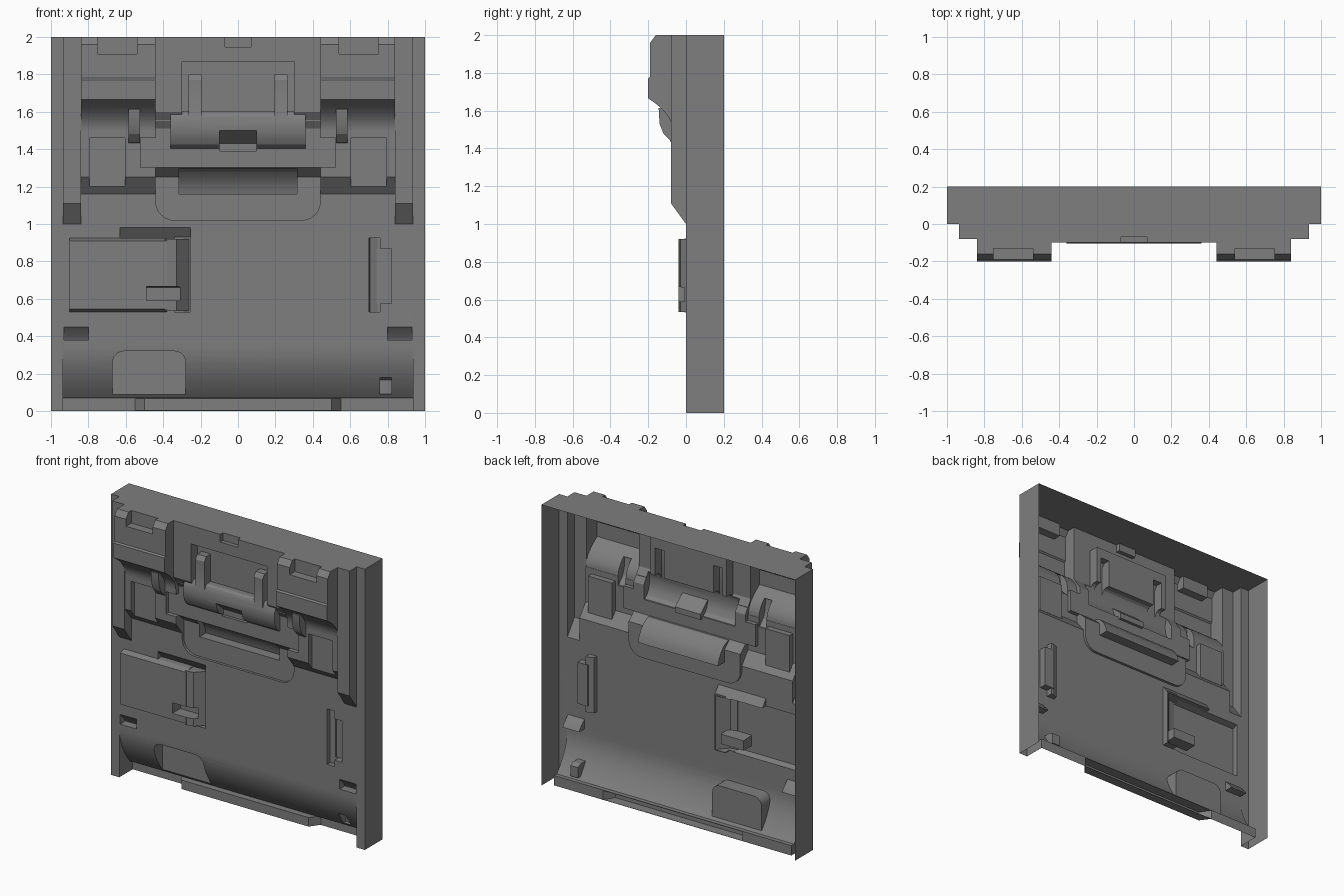
import bpy, bmesh, math
from mathutils import Vector

cube = bpy.data.objects.get("Cube")
if cube:
    bpy.data.objects.remove(cube)

grey = bpy.data.materials.new("mid grey")
grey.use_nodes = True
color = (0.21, 0.21, 0.21, 1)
grey.diffuse_color = color
grey.node_tree.nodes["Principled BSDF"].inputs["Base Color"].default_value = color


def extrude(name, points, offset):
    """Closed prism from a planar outline pushed along an offset."""
    bm = bmesh.new()
    face = bm.faces.new([bm.verts.new(p) for p in points])
    new = bmesh.ops.extrude_face_region(bm, geom=[face])["geom"]
    bmesh.ops.translate(bm, vec=offset, verts=[v for v in new if isinstance(v, bmesh.types.BMVert)])
    bmesh.ops.recalc_face_normals(bm, faces=bm.faces)
    mesh = bpy.data.meshes.new(name)
    bm.to_mesh(mesh)
    bm.free()
    obj = bpy.data.objects.new(name, mesh)
    bpy.context.collection.objects.link(obj)
    return obj


def prism(x0, x1, profile):
    """Side profile of (y, z) points, run along x."""
    return extrude("helper", [(x0, y, z) for y, z in profile], Vector((x1 - x0, 0, 0)))


def plate(y0, y1, outline):
    """Front outline of (x, z) points, run along y."""
    return extrude("helper", [(x, y0, z) for x, z in outline], Vector((0, y1 - y0, 0)))


def plan(z0, z1, outline):
    """Plan outline of (x, y) points, run along z."""
    return extrude("helper", [(x, y, z0) for x, y in outline], Vector((0, 0, z1 - z0)))


def box(x0, x1, y0, y1, z0, z1):
    return plate(y0, y1, [(x0, z0), (x1, z0), (x1, z1), (x0, z1)])


def rounded(x0, x1, z0, z1, r, top):
    """Rectangle with two rounded corners, at the top or at the bottom."""
    arc = [math.radians(a) for a in range(0, 91, 15)]
    pts = [(x1 - r + r * math.cos(a), z1 - r + r * math.sin(a)) for a in arc]
    pts += [(x0 + r - r * math.sin(a), z1 - r + r * math.cos(a)) for a in arc]
    pts += [(x0, z0), (x1, z0)]
    return pts if top else [(x, z0 + z1 - z) for x, z in pts]


shell = box(-1, 1, 0, 0.2, 0, 2)
shell.name = shell.data.name = "panel_shell"


def combine(helper, operation):
    mod = shell.modifiers.new("combine", 'BOOLEAN')
    mod.operation, mod.solver, mod.object = operation, 'EXACT', helper
    graph = bpy.context.evaluated_depsgraph_get()
    mesh = bpy.data.meshes.new_from_object(shell.evaluated_get(graph))
    shell.modifiers.clear()
    shell.data = mesh
    bpy.data.objects.remove(helper)


def add(helper):
    combine(helper, 'UNION')


def cut(helper):
    combine(helper, 'DIFFERENCE')


# Curved undercut along the bottom, between the side rails
curve = [(0.12 * (i / 10) ** 2, 0.35 - 0.028 * i) for i in range(11)]
cut(prism(-0.935, 0.935, [(-0.1, 0.35)] + curve + [(0.15, 0.07), (0.15, -0.1), (-0.1, -0.1)]))
# Bottom lip
add(plan(0.002, 0.066, [(-0.55, 0.15), (-0.55, 0.17), (0.55, 0.17), (0.55, 0.15), (0.5, 0.08), (-0.5, 0.08)]))
# Rounded finger recess and small slot
cut(plate(-0.1, 0.105, rounded(-0.67, -0.28, 0.085, 0.32, 0.06, True)))
cut(prism(0.76, 0.82, [(-0.1, 0.09), (0.13, 0.09), (0.13, 0.165), (0.1, 0.18), (-0.1, 0.18)]))

# Raised upper frame
add(prism(-0.85, 0.85, [(0.1, 1.16), (0, 1.16), (-0.07, 1.25), (-0.07, 2), (0.1, 2)]))
for s in (-1, 1):
    add(prism(s * 0.84, s * 0.935, [(0.1, 1.0), (0, 1.0), (-0.08, 1.11), (-0.08, 2), (0.1, 2)]))
# Recessed cross bar below the centre panel
cut(box(-0.52, 0.52, -0.3, -0.04, 1.302, 1.46))
cut(box(-0.44, 0.44, -0.3, -0.04, 1.45, 1.55))
add(prism(-0.45, 0.45, [(0.05, 1.51), (-0.04, 1.51), (-0.1, 1.6), (-0.1, 2), (0.05, 2)]))

# Corner towers with curved undersides, top notches, raised fins and windows
under = [(-0.072 - 0.128 * t * t, 1.5 + 0.165 * t) for t in (i / 10 for i in range(11))]
tower = [(0.05, 1.5)] + under + [(-0.2, 1.77), (-0.19, 1.78), (-0.19, 1.96), (-0.16, 2), (0.05, 2)]
for s in (-1, 1):
    add(prism(s * 0.44, s * 0.84, tower))
    cut(box(s * 0.54, s * 0.75, -0.3, -0.13, 1.91, 2.1))
    add(prism(s * 0.525, s * 0.585, [(-0.05, 1.43), (-0.078, 1.435), (-0.12, 1.48), (-0.14, 1.53),
                                     (-0.145, 1.615), (-0.05, 1.615)]))
    cut(box(s * 0.605, s * 0.795, -0.3, -0.03, 1.2, 1.46))

# Tongue recess, sloped step and curved trough
cut(plate(-0.3, 0.018, rounded(-0.44, 0.44, 1.02, 1.302, 0.1, False)))
add(prism(-0.44, 0.44, [(0.1, 1.25), (0.018, 1.25), (-0.04, 1.302), (0.1, 1.302)]))
cut(prism(-0.315, 0.315, [(-0.3, 1.16), (0.09, 1.16), (0.08, 1.2), (0.055, 1.245), (0.02, 1.28),
                          (-0.02, 1.298), (-0.3, 1.298)]))

# Central window with top notch
cut(box(-0.3, 0.3, -0.3, -0.03, 1.56, 1.87))
cut(box(-0.07, 0.07, -0.3, -0.07, 1.945, 2.1))
# Latch with two arms and a thumb notch
add(prism(-0.36, 0.36, [(0, 1.405), (-0.05, 1.405), (-0.075, 1.425), (-0.092, 1.455), (-0.102, 1.49),
                        (-0.105, 1.53), (-0.1, 1.565), (-0.085, 1.595), (-0.07, 1.605), (0, 1.605)]))
for s in (-1, 1):
    add(prism(s * 0.195, s * 0.265, [(0, 1.56), (-0.1, 1.56), (-0.1, 1.77), (-0.08, 1.8), (0, 1.8)]))
cut(prism(-0.1, 0.1, [(-0.3, 1.39), (-0.02, 1.39), (-0.02, 1.43), (-0.102, 1.5), (-0.3, 1.5)]))

# Raised cover with sloped pockets above and beside it
cut(prism(-0.63, -0.255, [(-0.1, 0.98), (0, 0.98), (0.045, 0.92), (-0.1, 0.92)]))
cut(box(-0.34, -0.255, -0.1, 0.045, 0.53, 0.93))
add(prism(-0.9, -0.38, [(0.1, 0.53), (0, 0.53), (-0.04, 0.545), (-0.04, 0.91), (0, 0.925), (0.1, 0.925)]))
add(plan(0.535, 0.92, [(-0.39, 0.1), (-0.39, -0.039), (-0.33, -0.03), (-0.262, 0.044), (-0.262, 0.1)]))
cut(prism(-0.49, -0.31, [(-0.1, 0.59), (0.05, 0.59), (0.05, 0.66), (-0.1, 0.67)]))

# Side slot and small wedge pockets
cut(plan(0.53, 0.925, [(0.7, -0.1), (0.7, 0), (0.705, 0.03), (0.745, 0.045), (0.76, 0.045), (0.76, -0.1)]))
cut(box(0.74, 0.82, -0.1, 0.05, 0.575, 0.87))
for s in (-1, 1):
    cut(prism(s * 0.8, s * 0.93, [(-0.1, 0.38), (0.06, 0.38), (0.05, 0.4), (0, 0.45), (-0.1, 0.45)]))

# Open the back and the underside so only the moulded skin remains
bm = bmesh.new()
bm.from_mesh(shell.data)
bmesh.ops.delete(bm, context='FACES', geom=[
    f for f in bm.faces
    if all(v.co.y > 0.1995 for v in f.verts) or all(v.co.z < 0.001 for v in f.verts)])
bm.to_mesh(shell.data)
bm.free()

shell.data.materials.clear()
shell.data.materials.append(grey)
for poly in shell.data.polygons:
    poly.material_index = 0
bpy.ops.object.select_all(action='DESELECT')
shell.select_set(True)
bpy.context.view_layer.objects.active = shell
bpy.ops.object.shade_smooth_by_angle(angle=math.radians(20))
